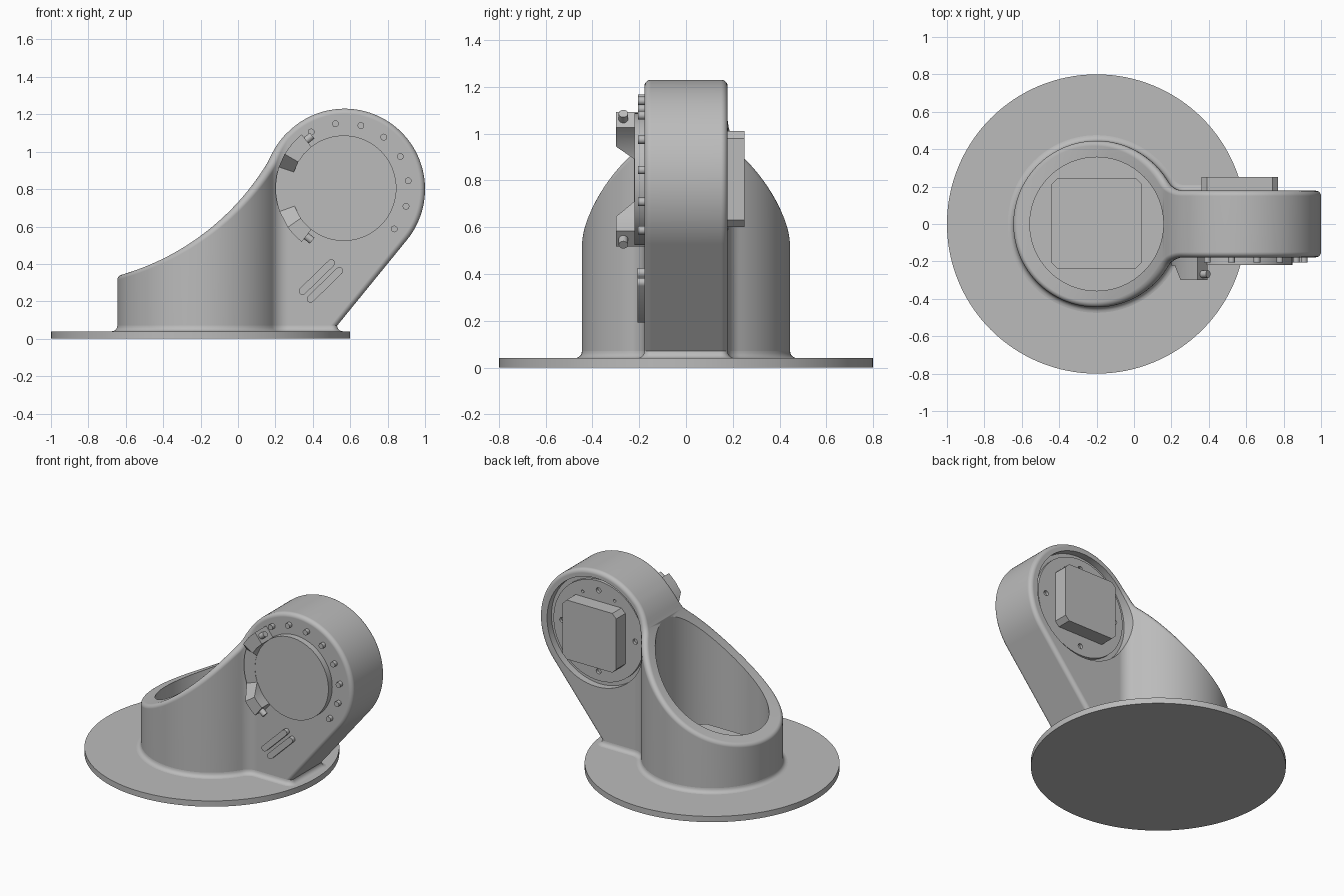
import bpy, bmesh
from math import sin, cos, radians, sqrt, pi, atan2, acos
from mathutils import Vector

if "Cube" in bpy.data.objects:
    bpy.data.objects.remove(bpy.data.objects["Cube"], do_unlink=True)

grey = bpy.data.materials.new("plain grey")
grey.use_nodes = True
grey.diffuse_color = (0.5, 0.5, 0.5, 1)
grey.node_tree.nodes["Principled BSDF"].inputs["Base Color"].default_value = (0.5, 0.5, 0.5, 1)

HEAD = Vector((0.57, 0, 0.80))      # centre of the round head
HEAD_R, HALF_W, ROUND = 0.43, 0.178, 0.028
TUBE_X, TUBE_R, BLEND = -0.2, 0.445, 0.1
FLOOR = 0.03


def finish(name, bm):
    bmesh.ops.remove_doubles(bm, verts=bm.verts, dist=1e-5)
    bmesh.ops.recalc_face_normals(bm, faces=bm.faces)
    mesh = bpy.data.meshes.new(name)
    bm.to_mesh(mesh)
    bm.free()
    mesh.materials.append(grey)
    obj = bpy.data.objects.new(name, mesh)
    bpy.context.scene.collection.objects.link(obj)
    return obj


def activate(obj):
    bpy.ops.object.select_all(action='DESELECT')
    obj.select_set(True)
    bpy.context.view_layer.objects.active = obj


def smooth(obj):
    activate(obj)
    bpy.ops.object.shade_smooth_by_angle(angle=radians(32))
    return obj


def prism(name, outline, a, b, axis):
    """Extrude a 2D outline along y or z, from a to b."""
    place = (lambda p, h: (p[0], h, p[1])) if axis == 'y' else (lambda p, h: (p[0], p[1], h))
    bm = bmesh.new()
    low, high = [[bm.verts.new(place(p, h)) for p in outline] for h in (a, b)]
    bm.faces.new(low)
    bm.faces.new(high)
    for i in range(len(outline)):
        bm.faces.new((low[i - 1], low[i], high[i], high[i - 1]))
    return smooth(finish(name, bm))


def circle(cx, cy, r, n=64):
    return [(cx + r * cos(2 * pi * i / n), cy + r * sin(2 * pi * i / n)) for i in range(n)]


def chamfered_square(cx, cy, h, c):
    k = h - c
    return [(cx + x, cy + y) for x, y in
            ((h, -k), (h, k), (k, h), (-k, h), (-h, k), (-h, -k), (-k, -h), (k, -h))]


def cut(obj, cutter):
    mod = obj.modifiers.new("cut", 'BOOLEAN')
    mod.operation, mod.solver, mod.object = 'DIFFERENCE', 'EXACT', cutter
    activate(obj)
    bpy.ops.object.modifier_apply(modifier=mod.name)
    bpy.data.objects.remove(cutter, do_unlink=True)


# Side outline: concave sweep, tangent to the round head
SWEEP_R, JOIN = 1.343, radians(152)
sweep_c = HEAD + (SWEEP_R + HEAD_R) * Vector((cos(JOIN), 0, sin(JOIN)))
join_x = HEAD.x + HEAD_R * cos(JOIN)


def top_profile(x):
    """Height and slope of the upper outline."""
    if x < join_x:
        d = x - sweep_c.x
        q = sqrt(SWEEP_R ** 2 - d * d)
        return sweep_c.z - q, d / q
    d = x - HEAD.x
    q = sqrt(HEAD_R ** 2 - d * d)
    return HEAD.z + q, -d / q


# Footprint: half of the tube and the blend into the arm, as (point, outward normal)
blend_x = TUBE_X + sqrt((TUBE_R + BLEND) ** 2 - (HALF_W + BLEND) ** 2)
meet = atan2(-HALF_W - BLEND, blend_x - TUBE_X)
footprint = []
for i in range(57):
    a = -pi + (meet + pi) * i / 56
    m = Vector((cos(a), sin(a), 0))
    footprint.append((Vector((TUBE_X, 0, 0)) + TUBE_R * m, m))
for i in range(1, 11):
    b = (meet + pi) + (pi / 2 - meet - pi) * i / 10
    m = -Vector((cos(b), sin(b), 0))
    footprint.append((Vector((blend_x, -HALF_W - BLEND, 0)) - BLEND * m, m))

# Rim of the body: ball centre, wall normal, outline normal
rim = []
for p, m in footprint:
    c = p - ROUND * m
    z, s = top_profile(c.x)
    k = sqrt(1 + s * s)
    rim.append((Vector((c.x, c.y, z - ROUND * k)), m, Vector((-s, 0, 1)) / k))
front = Vector((0, -1, 0))
toe = Vector((0.53, 0, 0.07))
to_head = HEAD - toe
tangent = atan2(to_head.z, to_head.x) - atan2(HEAD_R, sqrt(to_head.length ** 2 - HEAD_R ** 2))
last = tangent - pi / 2
start = acos((blend_x - HEAD.x) / (HEAD_R - ROUND))
inner_y = Vector((0, ROUND - HALF_W, 0))
for i in range(1, 57):
    a = start + (last - start) * i / 56
    n = Vector((cos(a), 0, sin(a)))
    rim.append((HEAD + (HEAD_R - ROUND) * n + inner_y, front, n))
c = rim[-1][0]
down = Vector((cos(tangent), 0, sin(tangent)))
rim.append((c - down * (c.z - FLOOR) / down.z, front, n))

# Body: rounded rim strips, ruled outline, walls and underside
bm = bmesh.new()
sections = []
for c, m, n in rim:
    half = [c + ROUND * m.slerp(n, k / 5) for k in range(6)]
    other = [Vector((v.x, -v.y, v.z)) for v in reversed(half)]
    sections.append([bm.verts.new(v) for v in half + other])
for s, t in zip(sections, sections[1:]):
    for k in range(len(s) - 1):
        bm.faces.new((s[k], s[k + 1], t[k + 1], t[k]))
feet = {}
for side, col in ((1, 0), (-1, -1)):
    foot = [bm.verts.new((p.x, side * p.y, FLOOR)) for p, m in footprint]
    for i in range(len(foot) - 1):
        bm.faces.new((foot[i], foot[i + 1], sections[i + 1][col], sections[i][col]))
    bm.faces.new([foot[-1]] + [s[col] for s in sections[len(foot) - 1:]])
    feet[side] = foot
bm.faces.new(feet[1] + sections[-1] + feet[-1][::-1])
body = finish("body", bm)

# Vertical bore, rear recess
cut(body, prism("bore_cutter", circle(TUBE_X, 0, 0.357, 96), 0.08, 2, 'z'))
HX, HZ = 0.565, 0.805
cut(body, prism("recess_cutter", circle(HX, HZ, 0.375, 80), 0.13, 0.4, 'y'))
smooth(body)
weighted = body.modifiers.new("weighted_normals", 'WEIGHTED_NORMAL')
weighted.keep_sharp = True

# Base flange and the cove where the body meets it
prism("base_flange", circle(TUBE_X, 0, 0.8, 128), 0, 0.04, 'z')
path = list(footprint)
for i in range(7):
    a = -pi / 2 + pi / 2 * i / 6
    m = Vector((cos(a), sin(a), 0))
    path.append((Vector((0.50, 0.03 - HALF_W, 0)) + 0.03 * m, m))
mirror = lambda v: Vector((v.x, -v.y, v.z))
path += [(mirror(p), mirror(m)) for p, m in reversed(path)]
bm = bmesh.new()
rows = []
for k in range(6):
    t = pi / 2 * k / 5
    up = Vector((0, 0, 0.07 - 0.03 * cos(t)))
    rows.append([bm.verts.new(p + 0.03 * (1 - sin(t)) * m + up) for p, m in path])
for lo, hi in zip(rows, rows[1:]):
    for i in range(len(path)):
        bm.faces.new((lo[i - 1], lo[i], hi[i], hi[i - 1]))
smooth(finish("base_cove", bm))

# Mounting plates
prism("bore_plate", chamfered_square(TUBE_X, 0.003, 0.243, 0.035), 0.07, 0.16, 'z')
disc = prism("rear_disc", circle(HX, HZ, 0.345, 80), 0.12, 0.15, 'y')
for a, r, size in [(q * 90, 0.28, 0.018) for q in range(4)] + [(63, 0.27, 0.01), (117, 0.27, 0.01)]:
    a = radians(a)
    cut(disc, prism("hole_cutter", circle(HX + r * cos(a), HZ + r * sin(a), size, 16), 0.13, 0.3, 'y'))
smooth(disc)
prism("rear_plate", chamfered_square(HX, HZ, 0.205, 0.03), 0.14, 0.25, 'y')

# Front cover and its screws
prism("front_cover", circle(HX, HZ, 0.282, 80), -0.22, -0.16, 'y')
for i in range(8):
    a = radians(120 - 22.7 * i)
    prism("cover_screw", circle(HX + 0.347 * cos(a), HZ + 0.347 * sin(a), 0.018, 16), -0.205, -0.17, 'y')

# Curved clamp with raised ends
bm = bmesh.new()
rows = []
steps = [(128, 0.3), (139, 0.3), (150, 0.3), (162, 0.222)]
steps += [(162 + 38 * i / 5, 0.222) for i in range(1, 6)]
steps += [(215, 0.3), (223, 0.3), (232, 0.3)]
for deg, h in steps:
    a = radians(deg)
    rows.append([bm.verts.new((HX + r * cos(a), -y, HZ + r * sin(a)))
                 for r, y in ((0.28, 0.16), (0.365, 0.16), (0.365, h), (0.28, h))])
for s, t in zip(rows, rows[1:]):
    for k in range(4):
        bm.faces.new((s[k - 1], s[k], t[k], t[k - 1]))
bm.faces.new(rows[0])
bm.faces.new(rows[-1])
smooth(finish("clamp", bm))

# Pegs on the clamp ends
for deg, way in ((128, 1), (232, -1)):
    a = radians(deg)
    along = way * Vector((sin(a), 0, -cos(a)))
    spot = Vector((HX + 0.325 * cos(a), -0.268, HZ + 0.325 * sin(a))) + 0.01 * along
    bpy.ops.mesh.primitive_cylinder_add(vertices=20, radius=0.02, depth=0.06, location=spot,
                                        rotation=along.to_track_quat('Z', 'Y').to_euler())
    peg = bpy.context.object
    peg.name = "clamp_peg"
    peg.data.materials.append(grey)
    smooth(peg)

# Two raised slanted ribs
for x, z in ((0.422, 0.33), (0.465, 0.288)):
    outline = []
    for end in (1, -1):
        for i in range(9):
            a = radians(44 - 90 + 180 * i / 8) + (0 if end > 0 else pi)
            outline.append((x + end * 0.077 + 0.02 * cos(a), z + end * 0.075 + 0.02 * sin(a)))
    prism("raised_rib", outline, -0.207, -0.17, 'y')
